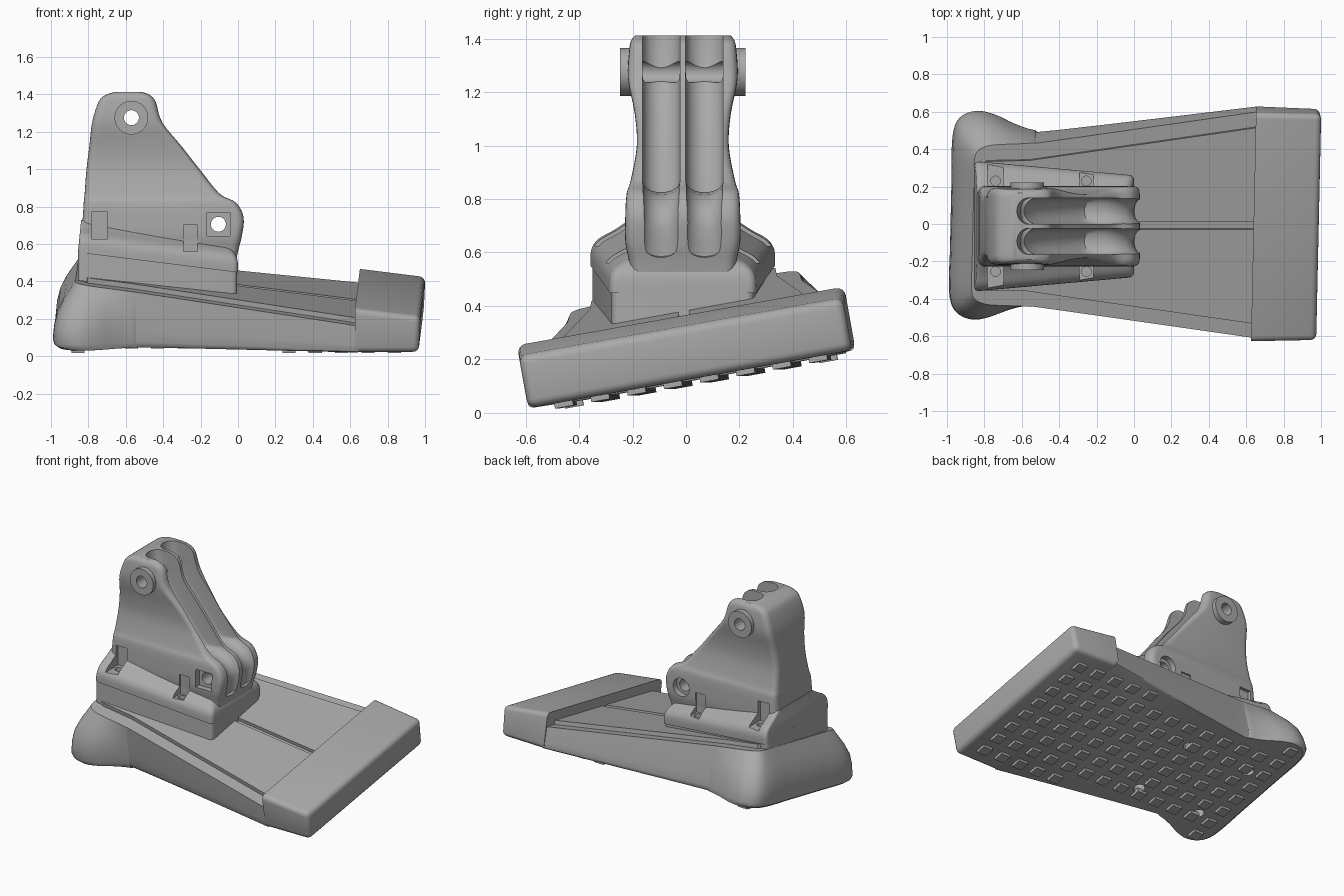
import bpy, bmesh, math
from mathutils import Matrix, Vector

old = bpy.data.objects.get("Cube")
if old:
    bpy.data.objects.remove(old)

GREY = (0.40, 0.40, 0.40, 1)
mat = bpy.data.materials.new("plain grey")
mat.use_nodes = True
mat.diffuse_color = GREY
mat.node_tree.nodes["Principled BSDF"].inputs["Base Color"].default_value = GREY

# The sole is rolled sideways and turned a little; the bracket stands upright
SOLE = (Matrix.Translation((0.005, 0.036, 0.126)) @ Matrix.Rotation(-0.022, 4, "Z")
        @ Matrix.Rotation(0.177, 4, "X"))
MID = -0.012
BRACKET = Matrix.Translation((0, MID, 0))


def make(name, bm, matrix):
    bmesh.ops.recalc_face_normals(bm, faces=bm.faces)
    if bm.calc_volume(signed=True) < 0:
        bmesh.ops.reverse_faces(bm, faces=bm.faces)
    mesh = bpy.data.meshes.new(name)
    bm.to_mesh(mesh)
    bm.free()
    mesh.materials.append(mat)
    obj = bpy.data.objects.new(name, mesh)
    bpy.context.collection.objects.link(obj)
    obj.matrix_world = matrix
    return obj


def loft(name, rings, matrix=BRACKET):
    bm = bmesh.new()
    rows = [[bm.verts.new(p) for p in ring] for ring in rings]
    n = len(rows[0])
    for a, b in zip(rows, rows[1:]):
        for i in range(n):
            bm.faces.new((a[i], a[(i + 1) % n], b[(i + 1) % n], b[i]))
    bm.faces.new(rows[0])
    bm.faces.new(rows[-1])
    return make(name, bm, matrix)


def box(name, lo, hi, matrix=BRACKET):
    ring = lambda z: [(lo[0], lo[1], z), (hi[0], lo[1], z), (hi[0], hi[1], z), (lo[0], hi[1], z)]
    return loft(name, [ring(lo[2]), ring(hi[2])], matrix)


def rod(name, radius, start, end):
    bm = bmesh.new()
    a, b = Vector(start), Vector(end)
    turn = (b - a).to_track_quat("Z", "Y").to_matrix().to_4x4()
    bmesh.ops.create_cone(bm, cap_ends=True, segments=40, radius1=radius, radius2=radius,
                          depth=(b - a).length, matrix=Matrix.Translation((a + b) / 2) @ turn)
    return make(name, bm, BRACKET)


def smooth_rows(rows, steps=4):
    """Catmull-Rom resampling of a list of tuples."""
    pts = [rows[0]] + list(rows) + [rows[-1]]
    out = []
    for p, q, r, s in zip(pts, pts[1:], pts[2:], pts[3:]):
        for k in range(steps):
            t = k / steps
            out.append(tuple(b + 0.5 * t * (c - a + t * (2*a - 5*b + 4*c - d + t * (3*(b - c) + d - a)))
                             for a, b, c, d in zip(p, q, r, s)))
    return out + [tuple(rows[-1])]


def rounded(corners, radius, segs=5):
    """Round the corners of a flat convex outline."""
    out = []
    for i, c in enumerate(corners):
        c = Vector(c)
        p, q = (Vector(corners[i - 1]) - c).normalized(), (Vector(corners[(i + 1) % len(corners)]) - c).normalized()
        a, b = c + p * radius, c + q * radius
        for k in range(segs + 1):
            t = k / segs
            out.append(a * (1 - t)**2 + c * (2 * t * (1 - t)) + b * t**2)
    return out


def cut(obj, cutters):
    for c in cutters:
        c.hide_render = True
        m = obj.modifiers.new("cut", "BOOLEAN")
        m.operation, m.solver, m.object = "DIFFERENCE", "EXACT", c
        bpy.context.view_layer.objects.active = obj
        bpy.ops.object.modifier_apply(modifier=m.name)


def mirrored(half):
    return list(half) + [(x, -y) for x, y in reversed(half)]


# Sole body with a flared heel
def height(x):
    return 0.15 + 0.128 * (0.62 - x)

low = mirrored(smooth_rows([(-0.985, 0.2), (-0.985, 0.42), (-0.95, 0.525), (-0.86, 0.565), (-0.76, 0.545),
                            (-0.66, 0.50), (-0.55, 0.467), (-0.42, 0.47), (0.65, 0.62)]))
top = mirrored(smooth_rows([(-0.865, 0.2), (-0.865, 0.35), (-0.845, 0.405), (-0.79, 0.43), (-0.72, 0.437),
                            (-0.64, 0.44), (-0.55, 0.445), (-0.42, 0.46), (0.65, 0.615)]))
rings = []
for level, mix, scale in [(0, 0, 0.975), (0.04, 0, 0.993), (0.1, 0, 1), (0.3, 0.06, 1), (0.5, 0.2, 1),
                          (0.7, 0.48, 1), (0.88, 0.8, 1), (1, 1, 1)]:
    ring = []
    for (ax, ay), (bx, by) in zip(low, top):
        x, y = ax + (bx - ax) * mix, ay + (by - ay) * mix
        ring.append((x * scale if x < 0 else x, y * scale, height(x) * level))
    rings.append(ring)
sole_body = loft("sole_body", rings, SOLE)

# Raised deck with a centre groove
plan = mirrored([(-0.84, 0.30), (-0.80, 0.35), (-0.57, 0.355), (0.66, 0.535)])
deck = loft("sole_deck", [[(x, y, height(x) + dz) for x, y in plan] for dz in (-0.05, 0.028)], SOLE)
groove = loft("deck_groove_cutter",
              [[(x, y, height(x) + dz) for y, dz in ((-0.02, 0.005), (0.02, 0.005), (0.02, 0.1), (-0.02, 0.1))]
               for x in (-0.2, 0.7)], SOLE)
cut(deck, [groove])

# Toe cap, rounded everywhere but its back edge
bm = bmesh.new()
back, front = 0.635, 0.985
v = [bm.verts.new(p) for p in
     [(back, -0.622, 0), (front - 0.01, -0.615, 0), (front - 0.01, 0.615, 0), (back, 0.622, 0),
      (back, -0.622, 0.24), (front, -0.615, 0.197), (front, 0.615, 0.197), (back, 0.622, 0.24)]]
for f in ((0, 1, 2, 3), (4, 5, 6, 7), (0, 1, 5, 4), (1, 2, 6, 5), (2, 3, 7, 6), (3, 0, 4, 7)):
    bm.faces.new([v[i] for i in f])
bmesh.ops.bevel(bm, geom=[e for e in bm.edges if any(p.co.x > 0.8 for p in e.verts)],
                offset=0.032, segments=4, profile=0.5, affect="EDGES")
make("toe_cap", bm, SOLE)

# Tread pads under the sole
bm = bmesh.new()
for i in range(13):
    x = -0.85 + i * 0.141
    limit = 0.56 if x < -0.75 else 0.43 + 0.12 * (x + 0.55)
    for j in range(8):
        y = (j - 3.5) * 0.138
        if abs(y) + 0.035 < limit:
            bmesh.ops.create_cube(bm, size=1, matrix=Matrix.Translation((x, y, -0.004))
                                  @ Matrix.Diagonal((0.07, 0.07, 0.03, 1)))
make("tread_pads", bm, SOLE)


# Bracket foot: plate and flared skirt, both sloping down to the front
def foot_ring(inset, dz):
    rear, nose = -0.855 + 0.1 * max(dz, 0), -inset * 0.6
    corners = [(rear, -0.348 + inset), (nose, -0.272 + inset), (nose, 0.272 - inset), (rear, 0.348 - inset)]
    return [(p.x, p.y, 0.565 - 0.125 * (p.x + 0.86) + dz) for p in rounded(corners, 0.03)]

loft("bracket_plate", [foot_ring(0.008, -0.16), foot_ring(0.008, 0)])
skirt = loft("bracket_skirt", [foot_ring(i, z) for i, z in smooth_rows(
    [(0, -0.01), (0.003, 0.05), (0.03, 0.09), (0.09, 0.125), (0.15, 0.165)])])

# Bracket body: height, rear x, front x, half width
levels = smooth_rows([(0.45, -0.84, -0.02, 0.19), (0.56, -0.845, 0, 0.20), (0.64, -0.84, 0.02, 0.215),
                      (0.74, -0.83, 0.03, 0.215), (0.82, -0.825, -0.01, 0.21), (0.87, -0.82, -0.10, 0.195),
                      (1.0, -0.81, -0.205, 0.172), (1.12, -0.795, -0.30, 0.18), (1.25, -0.78, -0.405, 0.205),
                      (1.36, -0.745, -0.44, 0.20), (1.395, -0.71, -0.47, 0.192), (1.412, -0.66, -0.51, 0.178)])
body = loft("bracket_body", [[(p.x, p.y, z) for p in rounded([(a, -w), (b, -w), (b, w), (a, w)], 0.045)]
                             for z, a, b, w in levels])

# Two round-bottomed channels down the sloping side
floor = [(-0.63, 1.5), (-0.625, 1.4), (-0.61, 1.3), (-0.575, 1.2), (-0.52, 1.11), (-0.30, 0.845),
         (-0.265, 0.815), (-0.22, 0.815), (-0.16, 0.825), (-0.10, 0.815), (-0.045, 0.785), (-0.01, 0.74),
         (0, 0.69), (-0.01, 0.63), (-0.012, 0.585), (0.10, 0.56)]
out, r = Vector((0.8, 0, 0.6)), 0.07
section = [(r - r * math.cos(a), r * math.sin(a)) for a in [math.pi * (k / 12 - 0.5) for k in range(13)]]
section += [(0.45, r), (0.45, -r)]
cutters = []
for side in (-1, 1):
    cutters.append(loft("channel_cutter", [[Vector((x, side * 0.081 + y, z)) + out * d for d, y in section]
                                           for x, z in floor]))

# Pivot bosses and holes
PIVOT, LOWER = (-0.57, 1.275), (-0.105, 0.705)

def across(name, radius, at, y0, y1):
    return rod(name, radius, (at[0], y0, at[1]), (at[0], y1, at[1]))

pivot_hole = across("pivot_hole_cutter", 0.04, PIVOT, -0.5, 0.5)
cutters += [pivot_hole, across("lower_hole_cutter", 0.04, LOWER, -0.5, 0.5),
            across("round_recess_cutter", 0.062, LOWER, 0.175, 0.4),
            box("square_recess_cutter", (LOWER[0] - 0.062, -0.4, LOWER[1] - 0.062),
                (LOWER[0] + 0.062, -0.175, LOWER[1] + 0.062))]
for name, s in (("right_boss", -1), ("left_boss", 1)):
    cut(across(name, 0.09, PIVOT, s * 0.165, s * 0.235), [pivot_hole])

# Screw pockets, screw holes and wells under the sole
pockets, drills, wells = [], [], []
for s in (-1, 1):
    for x, y, wide, z, roof in ((-0.74, 0.19, 0.085, 0.625, 0.77), (-0.255, 0.205, 0.075, 0.56, 0.70)):
        ys = sorted((s * y, s * 0.42))
        pockets.append(box("pocket_cutter", (x - wide / 2, ys[0], z), (x + wide / 2, ys[1], roof)))
        drills.append(rod("drill_cutter", 0.026, (x, s * 0.242, z - 0.2), (x, s * 0.242, z + 0.05)))
        wells.append(rod("well_cutter", 0.036, (x, s * 0.242, -0.2), (x, s * 0.242, 0.26)))
cut(body, cutters + pockets)
cut(skirt, pockets + drills)
cut(sole_body, wells)

# Remove cutters and shade
for o in list(bpy.data.objects):
    if o.name.split(".")[0].endswith("_cutter"):
        bpy.data.objects.remove(o)
for o in bpy.context.scene.objects:
    if o.type == "MESH":
        bpy.ops.object.select_all(action="DESELECT")
        o.select_set(True)
        bpy.context.view_layer.objects.active = o
        bpy.ops.object.shade_smooth_by_angle(angle=math.radians(32))
